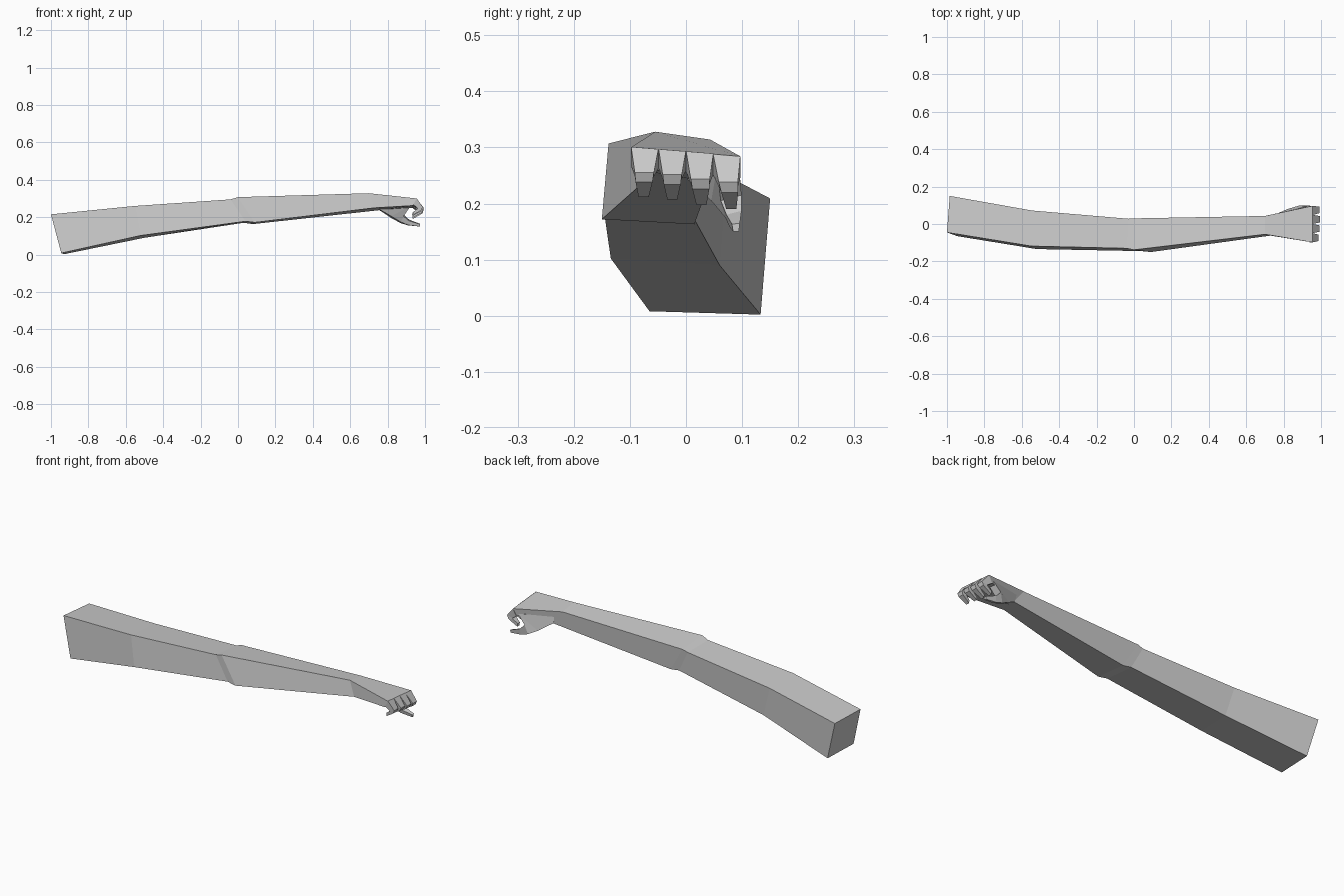
import bpy, bmesh
from mathutils import Vector


def loft(name, sections):
    """Skin a list of four-point cross-sections into a closed, flat-shaded mesh."""
    bm = bmesh.new()
    rings = [[bm.verts.new(p) for p in s] for s in sections]
    for a, b in zip(rings, rings[1:]):
        for i in range(4):
            j = (i + 1) % 4
            bm.faces.new((a[i], a[j], b[j], b[i]))
    bm.faces.new(rings[0])
    bm.faces.new(rings[-1])
    bmesh.ops.recalc_face_normals(bm, faces=bm.faces)
    mesh = bpy.data.meshes.new(name)
    bm.to_mesh(mesh)
    bm.free()
    ob = bpy.data.objects.new(name, mesh)
    bpy.context.collection.objects.link(ob)
    return ob


# Arm and palm: top front, top back, bottom back, bottom front
loft("arm", [
    [(-1.0, -.045, .215), (-.985, .15, .209), (-.93, .133, .002), (-.945, -.065, .008)],
    [(-.55, -.118, .26), (-.545, .072, .25), (-.50, .06, .09), (-.52, -.134, .102)],
    [(-.04, -.130, .295), (-.03, .028, .287), (.03, .016, .17), (.04, -.145, .178)],
    [(.0, -.138, .307), (.0, .030, .296), (.08, .015, .163), (.09, -.150, .172)],
    [(.70, -.055, .328), (.70, .043, .314), (.76, .042, .238), (.73, -.062, .25)],
    [(.955, -.098, .300), (.955, .097, .284), (.935, .094, .25), (.935, -.095, .262)],
])


# Curled fingers: (x, z) of the outer and inner edge at each joint, half width
joints = [
    ((.955, .0), (.935, -.036), .0243),
    ((.993, -.046), (.962, -.054), .017),
    ((.985, -.064), (.958, -.058), .015),
    ((.935, -.092), (.932, -.076), .009),
]
fingers = [  # knuckle y, tip y shift, knuckle z, curl length, reach
    (-.0735, -.002, .299, .95, .85),
    (-.0245, .0, .295, .95, 1.0),
    (.0245, .003, .291, 1.02, 1.03),
    (.0727, .008, .286, 1.04, 1.0),
]
for n, (y, shift, z, curl, reach) in enumerate(fingers):
    rings = []
    for k, (out, inn, w) in enumerate(joints):
        cy = y + shift * k / 3
        ring = []
        for (px, pz), s in ((out, -1), (out, 1), (inn, 1), (inn, -1)):
            tilt = -.002 * s if k == 0 else 0
            ring.append(Vector((.955 + (px - .955) * reach, cy + s * w,
                                z + pz * curl + tilt)))
        rings.append(ring)
    loft(f"finger_{n + 1}", rings)

# Thumb with webbing: top inner, top outer, bottom outer, bottom inner
loft("thumb", [
    [(.74, .0, .285), (.74, .044, .285), (.755, .043, .238), (.75, .0, .245)],
    [(.925, .055, .262), (.925, .095, .262), (.82, .080, .195), (.82, .045, .205)],
    [(.885, .062, .205), (.885, .099, .215), (.87, .092, .168), (.87, .07, .175)],
    [(.915, .072, .180), (.915, .099, .187), (.91, .094, .156), (.91, .078, .158)],
    [(.972, .082, .163), (.972, .096, .165), (.972, .094, .150), (.972, .084, .150)],
])
